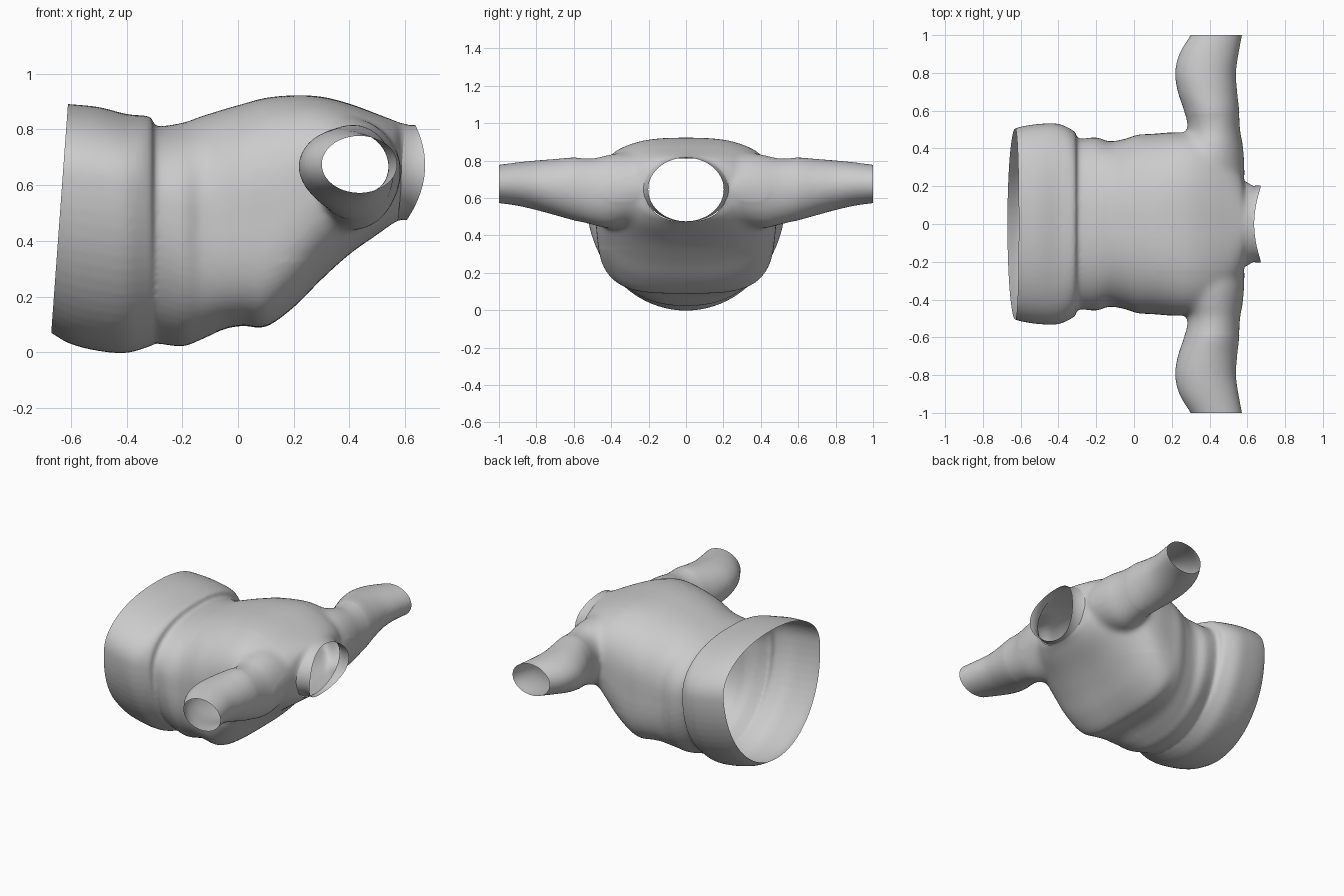
import bpy, bmesh, math
from mathutils import Vector

if "Cube" in bpy.data.objects:
    bpy.data.objects.remove(bpy.data.objects["Cube"])

SIDES = 72


def power(v, e):
    return math.copysign(abs(v) ** e, v)


def smooth_rows(rows, steps=5):
    # Catmull-Rom interpolation of section parameters
    out = []
    for i in range(len(rows) - 1):
        a, b, c, d = (rows[max(0, min(len(rows) - 1, i + k))] for k in (-1, 0, 1, 2))
        for s in range(steps):
            t = s / steps
            out.append([0.5 * (2 * q + (r - p) * t + (2 * p - 5 * q + 4 * r - w) * t * t
                               + (3 * q - p - 3 * r + w) * t ** 3)
                        for p, q, r, w in zip(a, b, c, d)])
    return out + [list(rows[-1])]


def loft(bm, rings, cap=True):
    loops = [[bm.verts.new(p) for p in ring] for ring in rings]
    for a, b in zip(loops, loops[1:]):
        for i in range(len(a)):
            j = (i + 1) % len(a)
            bm.faces.new((a[i], a[j], b[j], b[i]))
    if cap:
        bm.faces.new(loops[0][::-1])
        bm.faces.new(loops[-1])


def make_object(name, bm):
    bmesh.ops.recalc_face_normals(bm, faces=bm.faces[:])
    mesh = bpy.data.meshes.new(name)
    bm.to_mesh(mesh)
    bm.free()
    ob = bpy.data.objects.new(name, mesh)
    bpy.context.collection.objects.link(ob)
    bpy.ops.object.select_all(action='DESELECT')
    bpy.context.view_layer.objects.active = ob
    ob.select_set(True)
    return ob


ANGLES = [2 * math.pi * i / SIDES for i in range(SIDES)]


def body_ring(x, hw, zb, zt, nb, nt):
    # the hem is widest high up, the chest near its middle
    rise = 0.69 - 0.15 * min(1, max(0, (x + 0.35) / 0.25))
    zc = zb + rise * (zt - zb)
    pts = []
    for a in ANGLES:
        c, s = math.cos(a), math.sin(a)
        e = 2 / (nt if s > 0 else nb)
        h = (zt - zc) if s > 0 else (zc - zb)
        pts.append((x, hw * power(c, e), zc + h * power(s, e)))
    return pts


def sleeve_ring(y, x0, x1, z0, z1, side):
    return [((x0 + x1) / 2 + (x1 - x0) / 2 * math.cos(a), side * y,
             (z0 + z1) / 2 + (z1 - z0) / 2 * math.sin(a)) for a in ANGLES]


# Torso: x, half width, bottom, top, bottom roundness, top roundness
torso = [
    (-0.76, 0.47, 0.13, 0.90, 2.0, 2.2), (-0.67, 0.49, 0.07, 0.895, 2.0, 2.2),
    (-0.60, 0.515, 0.03, 0.89, 2.0, 2.2), (-0.50, 0.53, 0.005, 0.88, 2.0, 2.2),
    (-0.40, 0.53, -0.002, 0.855, 2.0, 2.3), (-0.315, 0.49, 0.022, 0.845, 2.0, 2.3),
    (-0.295, 0.453, 0.032, 0.812, 2.1, 2.3), (-0.20, 0.458, 0.022, 0.823, 2.3, 2.3),
    (-0.13, 0.438, 0.047, 0.847, 2.7, 2.4), (-0.05, 0.45, 0.083, 0.872, 3.2, 2.5),
    (0.02, 0.472, 0.095, 0.892, 3.5, 2.5), (0.10, 0.477, 0.092, 0.913, 3.6, 2.6),
    (0.20, 0.485, 0.162, 0.922, 3.3, 2.7), (0.30, 0.48, 0.262, 0.917, 2.9, 2.8),
    (0.40, 0.45, 0.352, 0.892, 2.6, 2.7), (0.50, 0.38, 0.423, 0.855, 2.4, 2.5),
    (0.56, 0.30, 0.465, 0.832, 2.2, 2.2), (0.595, 0.21, 0.478, 0.82, 2.0, 2.0),
    (0.66, 0.20, 0.48, 0.815, 2.0, 2.0)]

# Sleeve: distance out, x range, z range
sleeve = [
    (0.12, 0.30, 0.54, 0.53, 0.77), (0.22, 0.24, 0.58, 0.49, 0.81),
    (0.32, 0.21, 0.583, 0.45, 0.842), (0.42, 0.25, 0.575, 0.437, 0.83),
    (0.50, 0.285, 0.562, 0.455, 0.812), (0.60, 0.265, 0.557, 0.48, 0.816),
    (0.70, 0.232, 0.546, 0.508, 0.808), (0.80, 0.218, 0.54, 0.535, 0.80),
    (0.90, 0.24, 0.553, 0.558, 0.79), (1.00, 0.30, 0.572, 0.572, 0.777),
    (1.06, 0.34, 0.58, 0.575, 0.77)]

bm = bmesh.new()
loft(bm, [body_ring(*r) for r in smooth_rows(torso)])
for side in (1, -1):
    loft(bm, [sleeve_ring(*r, side) for r in smooth_rows(sleeve)])
shirt = make_object("shirt_body", bm)

# Fuse torso and sleeves into one skin
fuse = shirt.modifiers.new("fuse", 'REMESH')
fuse.mode = 'VOXEL'
fuse.voxel_size = 0.011
relax = shirt.modifiers.new("relax", 'SMOOTH')
relax.factor = 0.5
relax.iterations = 5
bpy.ops.object.modifier_apply(modifier="fuse")
bpy.ops.object.modifier_apply(modifier="relax")

# Cut open the hem, cuffs and neck
bm = bmesh.new()
bm.from_mesh(shirt.data)
for co, no in (((-0.67, 0, 0.07), (-0.82, 0, 0.06)),
               ((0, 1, 0), (0, 1, 0)), ((0, -1, 0), (0, -1, 0)),
               ((0.575, 0, 0.48), (0.34, 0, -0.03))):
    bmesh.ops.bisect_plane(bm, geom=bm.verts[:] + bm.edges[:] + bm.faces[:],
                           plane_co=Vector(co), plane_no=Vector(no).normalized(),
                           clear_outer=True)
# Soften the sleeve joins
joins = [v for v in bm.verts if 0.12 < v.co.x < 0.57 and 0.25 < abs(v.co.y) < 0.58
         and v.co.z > 0.33]
for _ in range(22):
    bmesh.ops.smooth_vert(bm, verts=joins, factor=0.5, use_axis_x=True,
                          use_axis_y=True, use_axis_z=True)
bm.to_mesh(shirt.data)
bm.free()
bpy.ops.object.shade_smooth_by_angle(angle=math.radians(50))


# Collar: open band, swept forward at the sides
def collar_ring(x, hw, hz, bow):
    pts = []
    for a in ANGLES:
        c, s = math.cos(a), math.sin(a)
        z = 0.645 + hz * s
        pts.append((x + 0.09 * (z - 0.645) + bow * abs(c) ** 2, hw * c, z))
    return pts


bm = bmesh.new()
loft(bm, [collar_ring(0.583, 0.228, 0.174, 0.002), collar_ring(0.602, 0.202, 0.17, 0.028),
          collar_ring(0.621, 0.204, 0.17, 0.049)], cap=False)
make_object("collar", bm)
bpy.ops.object.shade_smooth_by_angle(angle=math.radians(50))
